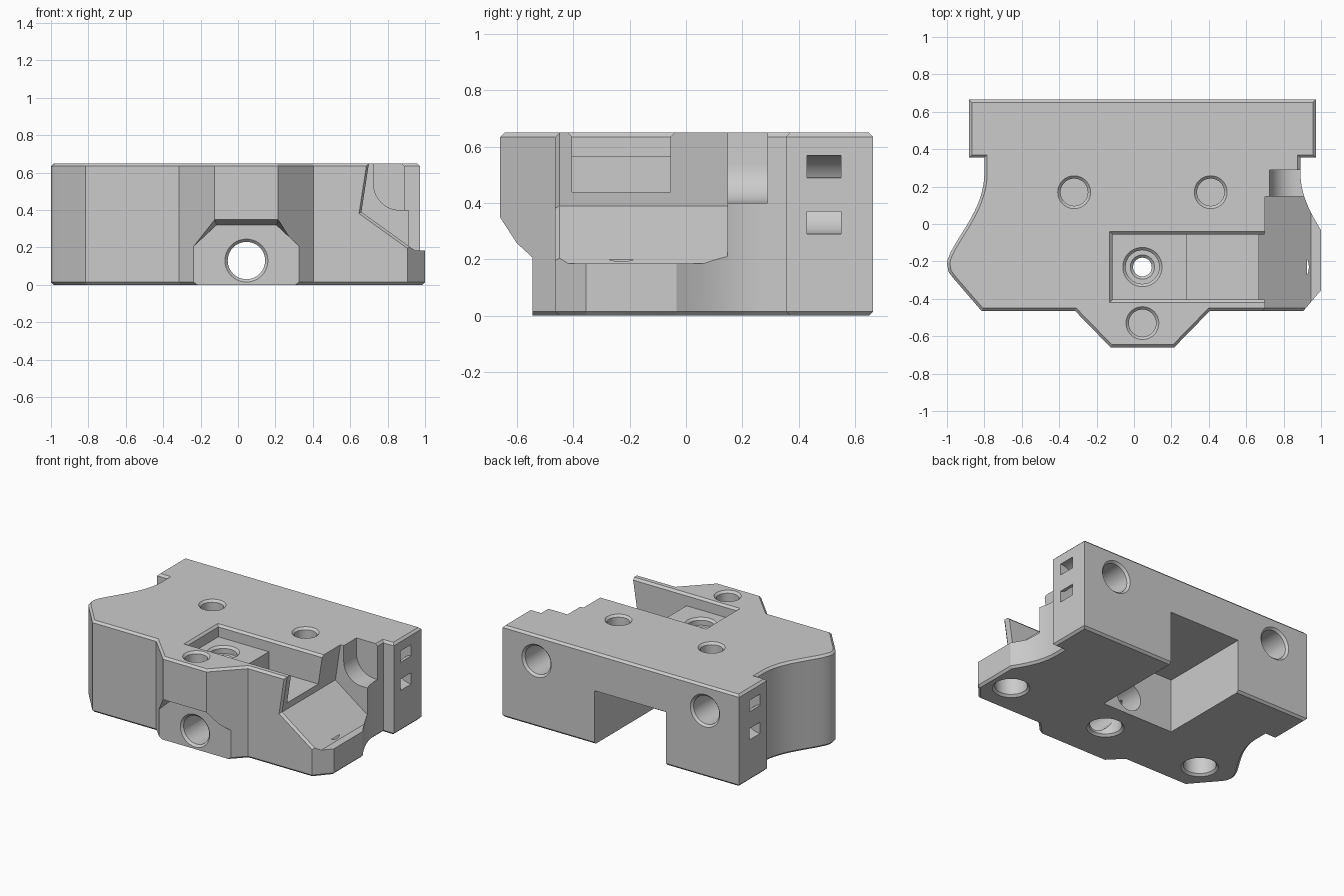
import bpy, bmesh, math
from mathutils import Vector
from mathutils.geometry import interpolate_bezier

if "Cube" in bpy.data.objects:
    bpy.data.objects.remove(bpy.data.objects["Cube"], do_unlink=True)

MID = 0.045      # symmetry plane of the outline
TOP = 0.65
EDGE = 0.015     # size of the small chamfers

grey = bpy.data.materials.new("light grey plastic")
grey.use_nodes = True
grey.diffuse_color = (0.6, 0.6, 0.6, 1)
grey.node_tree.nodes["Principled BSDF"].inputs["Base Color"].default_value = grey.diffuse_color


def make_object(name, bm):
    bmesh.ops.recalc_face_normals(bm, faces=bm.faces[:])
    mesh = bpy.data.meshes.new(name)
    bm.to_mesh(mesh)
    bm.free()
    mesh.materials.append(grey)
    obj = bpy.data.objects.new(name, mesh)
    bpy.context.collection.objects.link(obj)
    return obj


def loft(name, sections):
    """Closed solid through sections with equal point counts."""
    bm = bmesh.new()
    rings = [[bm.verts.new(p) for p in s] for s in sections]
    for a, b in zip(rings, rings[1:]):
        for i in range(len(a)):
            j = (i + 1) % len(a)
            bm.faces.new((a[i], a[j], b[j], b[i]))
    bm.faces.new(rings[0])
    bm.faces.new(rings[-1])
    return make_object(name, bm)


def cut(cutter):
    mod = body.modifiers.new(cutter.name, 'BOOLEAN')
    mod.operation = 'DIFFERENCE'
    mod.solver = 'EXACT'
    mod.object = cutter
    bpy.context.view_layer.objects.active = body
    bpy.ops.object.modifier_apply(modifier=mod.name)
    bpy.data.objects.remove(cutter, do_unlink=True)


def along_y(profile, y):
    return [(x, y, z) for x, z in profile]


def rect(x0, x1, y0, y1, z, grow=0):
    x0, x1, y0, y1 = x0 - grow, x1 + grow, y0 - grow, y1 + grow
    return [(x0, y0, z), (x1, y0, z), (x1, y1, z), (x0, y1, z)]


def cut_box(name, x0, x1, y0, y1, z0, z1):
    cut(loft(name, [rect(x0, x1, y0, y1, z0), rect(x0, x1, y0, y1, z1)]))


def cut_hole(name, mouth, inward, radius, depth):
    """Round hole with a chamfered mouth."""
    turn = Vector((0, 0, 1)).rotation_difference(Vector(inward))
    sections = []
    for d, r in ((-0.02, radius + EDGE + 0.02), (EDGE, radius), (depth, radius)):
        ring = []
        for i in range(40):
            a = math.tau * i / 40
            ring.append(Vector(mouth) + turn @ Vector((r * math.cos(a), r * math.sin(a), d)))
        sections.append(ring)
    cut(loft(name, sections))


# Body: mirrored outline, clipped at the left side, extruded and chamfered
wing = interpolate_bezier(Vector((0.845, 0.27)), Vector((0.845, 0.06)),
                          Vector((1.03, -0.10)), Vector((1.045, -0.21)), 18)
half = [(0.927, 0.665), (0.927, 0.355), (0.845, 0.355)]
half += [(p.x, p.y) for p in wing]
half += [(1.037, -0.255), (1.015, -0.285), (0.86, -0.465), (0.36, -0.465), (0.17, -0.66)]
outline = [(MID + u, y) for u, y in half] + [(MID - u, y) for u, y in reversed(half)]

bm = bmesh.new()
bm.faces.new([bm.verts.new((x, y, 0)) for x, y in outline])
bmesh.ops.bisect_plane(bm, geom=bm.verts[:] + bm.edges[:] + bm.faces[:],
                       plane_co=(1, 0, 0), plane_no=(1, 0, 0), clear_outer=True)
raised = bmesh.ops.extrude_face_region(bm, geom=bm.faces[:])["geom"]
bmesh.ops.translate(bm, vec=(0, 0, TOP),
                    verts=[g for g in raised if isinstance(g, bmesh.types.BMVert)])
bmesh.ops.recalc_face_normals(bm, faces=bm.faces[:])
rims = [e for e in bm.edges if abs(e.verts[0].co.z - e.verts[1].co.z) < 0.01]
bmesh.ops.bevel(bm, geom=rims, offset=EDGE, segments=1, affect='EDGES')
body = make_object("mount_body", bm)

# Undercut below the nose
inner = [(-0.26, -0.1), (-0.26, 0.185), (-0.115, 0.32), (0.205, 0.32), (0.35, 0.185), (0.35, -0.1)]
outer = [(-0.26, -0.1), (-0.26, 0.185), (-0.125, 0.35), (0.215, 0.35), (0.35, 0.185), (0.35, -0.1)]
cut(loft("nose_undercut", [along_y(inner, -0.545), along_y(outer, -0.665),
                           along_y(outer, -0.75)]))

# Rear channel, open at the back and underneath
cut_box("rear_channel", -0.31, 0.25, 0.0, 0.8, -0.1, 0.38)

# Sloped side cutaway with a chamfered front rim
side = [(0.717, 0.76), (0.70, 0.65), (0.66, 0.39), (0.945, 0.185), (1.2, 0.185), (1.2, 0.76)]
flared = [(x - 0.03, z - 0.02) for x, z in side]
cut(loft("side_cutaway", [along_y(flared, -0.485), along_y(side, -0.45), along_y(side, 0.147)]))

# Rounded step behind the cutaway
step = [(1.2, 0.8), (0.725, 0.8)]
for i in range(11):
    a = math.pi + math.pi / 2 * i / 10
    step.append((0.865 + 0.14 * math.cos(a), 0.54 + 0.14 * math.sin(a)))
step.append((1.2, 0.40))
cut(loft("rounded_step", [along_y(step, 0.10), along_y(step, 0.29)]))

# Top pocket with a lower floor toward the cutaway
pocket = (-0.115, 0.8, -0.405, -0.055)
cut(loft("top_pocket", [rect(*pocket, 0.565), rect(*pocket, TOP - EDGE),
                        rect(*pocket, TOP + 0.02, EDGE + 0.02)]))
cut_box("pocket_floor", 0.28, 0.70, -0.405, -0.055, 0.44, 0.60)

# Bores from the top
DOWN, UP, BACK, FORWARD = (0, 0, -1), (0, 0, 1), (0, 1, 0), (0, -1, 0)
for x, y in ((MID - 0.365, 0.17), (MID + 0.365, 0.17), (MID, -0.53)):
    cut_hole("top_bore", (x, y, TOP), DOWN, 0.073, 0.24)
cut_hole("pocket_counterbore", (MID, -0.23, 0.565), DOWN, 0.09, 0.05)
cut_hole("pocket_through_bore", (MID, -0.23, 0.515), DOWN, 0.05, 0.45)

# Bores from below, front and rear
for x in (MID - 0.785, MID, MID + 0.785):
    cut_hole("bottom_bore", (x, -0.23, 0), UP, 0.105, 0.20)
cut_hole("front_bore", (MID, -0.545, 0.13), BACK, 0.10, 0.60)
for side_sign in (-1, 1):
    cut_hole("rear_bore", (MID + side_sign * 0.66, 0.665, 0.47), FORWARD, 0.10, 0.30)

# Curved strap tunnels in both ends of the rear plate
for side_sign in (-1, 1):
    sections = []
    for i in range(25):
        a = math.radians(65 + 230 * i / 24)
        sections.append([(MID + side_sign * (0.927 + r * math.cos(a)), y, 0.43 + r * math.sin(a))
                         for r, y in ((0.06, 0.43), (0.14, 0.43), (0.14, 0.55), (0.06, 0.55))])
    cut(loft("strap_tunnel", sections))

# Smooth curved walls, crisp edges
bpy.ops.object.select_all(action='DESELECT')
body.select_set(True)
bpy.context.view_layer.objects.active = body
bpy.ops.object.shade_smooth_by_angle(angle=math.radians(25))
